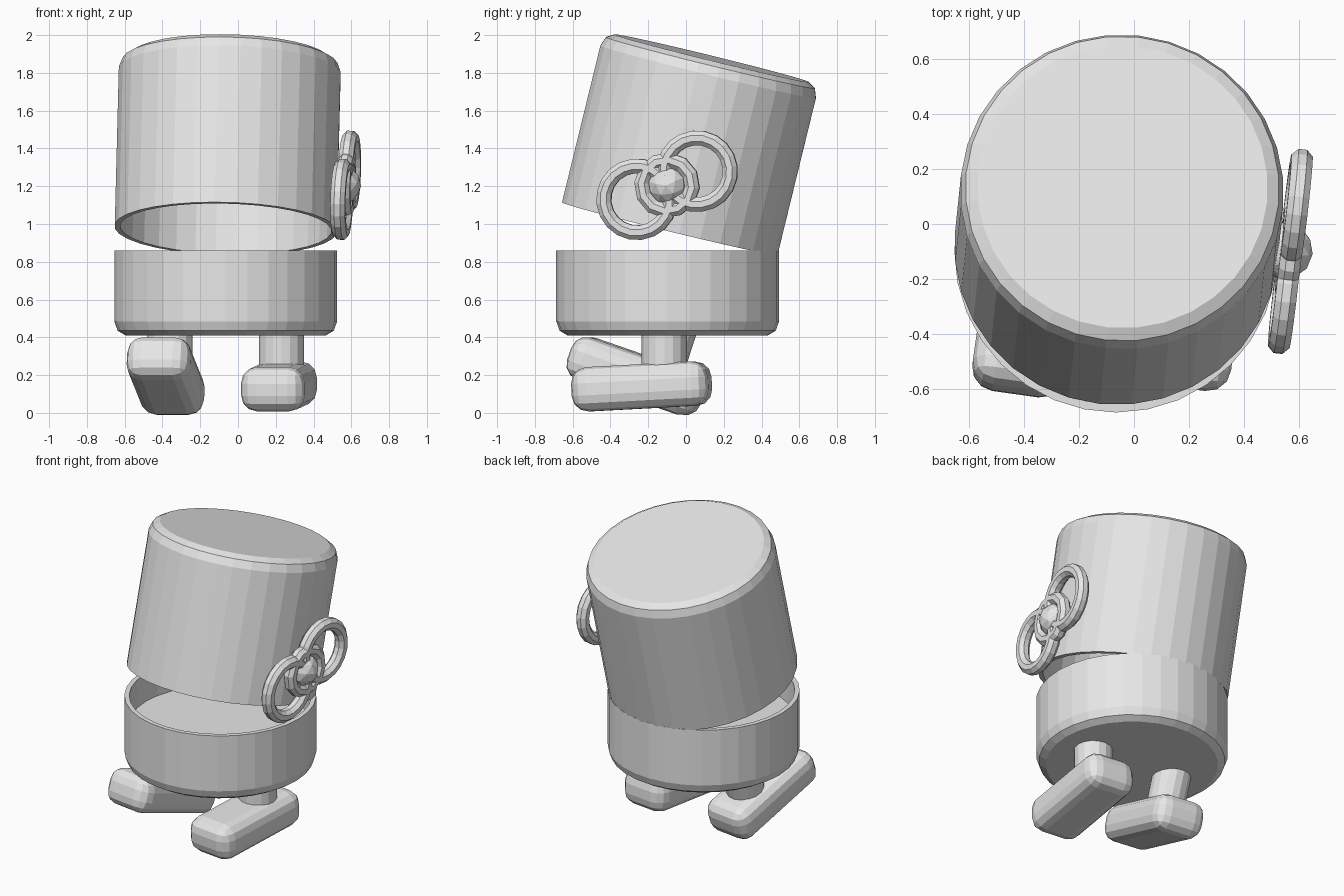
import bpy, bmesh, math
from mathutils import Vector, Matrix, Euler

cube = bpy.data.objects.get("Cube")
if cube:
    bpy.data.objects.remove(cube, do_unlink=True)

# One plain grey for everything
grey = bpy.data.materials.new("plain grey")
grey.use_nodes = True
grey.diffuse_color = (0.8, 0.8, 0.8, 1)
grey.node_tree.nodes["Principled BSDF"].inputs["Base Color"].default_value = (0.8, 0.8, 0.8, 1)


def finish(name, bm, matrix):
    bmesh.ops.recalc_face_normals(bm, faces=bm.faces)
    mesh = bpy.data.meshes.new(name)
    bm.to_mesh(mesh)
    bm.free()
    mesh.materials.append(grey)
    ob = bpy.data.objects.new(name, mesh)
    ob.matrix_world = matrix
    bpy.context.collection.objects.link(ob)
    return ob


def lathe(name, profile, origin, axis, sides):
    """Revolve (radius, height) points around axis; both ends get flat caps."""
    bm = bmesh.new()
    rings = []
    for r, h in profile:
        angles = [2 * math.pi * i / sides for i in range(sides)]
        rings.append([bm.verts.new((r * math.cos(a), r * math.sin(a), h)) for a in angles])
    for a, b in zip(rings, rings[1:]):
        for i in range(sides):
            j = (i + 1) % sides
            bm.faces.new((a[i], a[j], b[j], b[i]))
    bm.faces.new(rings[0])
    bm.faces.new(rings[-1])
    turn = Vector(axis).to_track_quat('Z', 'Y').to_matrix().to_4x4()
    return finish(name, bm, Matrix.Translation(origin) @ turn)


def shell(name, height, depth, origin, axis):
    """Round tub with a rounded closed end and an open end."""
    r, wall, bevel = 0.59, 0.03, 0.06
    profile = [(r - bevel, 0), (r - 0.018, 0.025), (r, 0.075), (r, height),
               (r - wall, height), (r - wall, height - depth)]
    return lathe(name, profile, origin, axis, 32)


def foot(name, centre, pitch, yaw):
    bm = bmesh.new()
    bmesh.ops.create_cube(bm, size=1)
    bmesh.ops.scale(bm, vec=(0.34, 0.73, 0.235), verts=bm.verts)
    bmesh.ops.bevel(bm, geom=bm.edges[:], offset=0.085, segments=3,
                    profile=0.5, affect='EDGES', clamp_overlap=True)
    turn = Euler((math.radians(pitch), 0, math.radians(yaw))).to_matrix().to_4x4()
    return finish(name, bm, Matrix.Translation(centre) @ turn)


def torus(name, major, minor, sides, offset, matrix):
    bm = bmesh.new()
    tube = 8
    grid = []
    for i in range(sides):
        a = 2 * math.pi * i / sides
        ring = []
        for k in range(tube):
            t = 2 * math.pi * (k + 0.5) / tube
            r = major + minor * math.cos(t)
            ring.append(bm.verts.new((r * math.cos(a) + offset, r * math.sin(a), minor * math.sin(t))))
        grid.append(ring)
    for i in range(sides):
        a, b = grid[i], grid[(i + 1) % sides]
        for k in range(tube):
            m = (k + 1) % tube
            bm.faces.new((a[k], b[k], b[m], a[m]))
    return finish(name, bm, matrix)


# Lower tub and the tilted upper shell resting on its back rim
shell("lower_body", 0.45, 0.19, (-0.065, -0.097, 0.41), (0, 0, 1))
top = Vector((-0.042, 0.135, 1.878))
base = Vector((-0.065, -0.086, 0.975))
shell("upper_body", (base - top).length, 0.6, top, base - top)

# Legs and feet, one foot lifted at the toe
leg = [(0.12, 0), (0.12, 0.27)]
lathe("left_leg", leg, (0.23, -0.115, 0.2), (0, 0, 1), 16)
lathe("right_leg", leg, (-0.36, -0.135, 0.22), (0, 0.31, 0.95), 16)
foot("left_foot", (0.217, -0.235, 0.14), 3, -6.5)
foot("right_foot", (-0.383, -0.265, 0.195), -19, -8)

# Wind-up key: two loops either side of a hub, flat against the side
normal = Vector((1, -0.115, -0.03)).normalized()
along = Vector((0.06, 0.32, 0.15))
along = (along - normal * along.dot(normal)).normalized()
across = normal.cross(along)
key = Matrix((along, across, normal)).transposed().to_4x4()
key.translation = (0.57, -0.1, 1.205)
torus("key_back_loop", 0.177, 0.042, 20, 0.177, key)
torus("key_front_loop", 0.177, 0.042, 20, -0.177, key)
torus("key_hub_ring", 0.135, 0.042, 12, 0, key)
bm = bmesh.new()
bmesh.ops.create_icosphere(bm, subdivisions=2, radius=0.107)
finish("key_hub", bm, key @ Matrix.Translation((0, 0, -0.025)))
